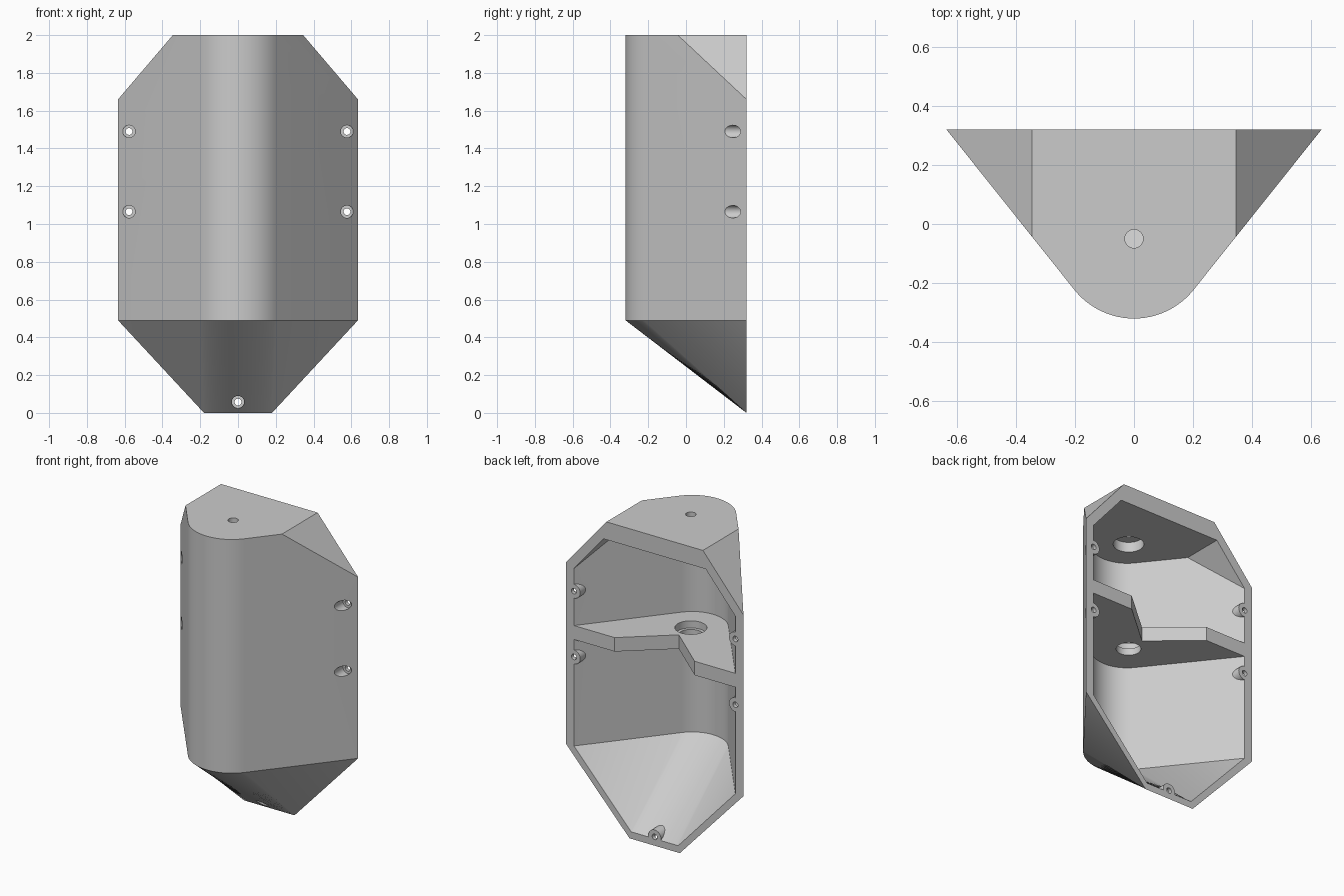
import bpy, bmesh
from math import sin, cos, radians
from mathutils import Vector, Matrix

if "Cube" in bpy.data.objects:
    bpy.data.objects.remove(bpy.data.objects["Cube"])

BACK = 0.32          # open rear plane
ARC_Y = -0.062       # centre of the rounded nose
ARC_HALF = 51.2      # half angle of the nose arc
SEGMENTS = 24

grey = bpy.data.materials.new("light grey")
grey.use_nodes = True
colour = (0.6, 0.6, 0.6, 1)
grey.diffuse_color = colour
grey.node_tree.nodes["Principled BSDF"].inputs["Base Color"].default_value = colour


def make_object(name, bm):
    bmesh.ops.recalc_face_normals(bm, faces=bm.faces)
    mesh = bpy.data.meshes.new(name)
    bm.to_mesh(mesh)
    bm.free()
    mesh.materials.append(grey)
    obj = bpy.data.objects.new(name, mesh)
    bpy.context.collection.objects.link(obj)
    return obj


def cylinder(name, radius, centre, axis, start, end):
    """Cylinder through centre, from start to end along axis y or z."""
    bm = bmesh.new()
    bmesh.ops.create_cone(bm, cap_ends=True, segments=32, radius1=radius,
                          radius2=radius, depth=end - start)
    place = Vector(centre)
    place["xyz".index(axis)] = (start + end) / 2
    turn = Matrix.Rotation(radians(90), 4, "X") if axis == "y" else Matrix()
    bm.transform(Matrix.Translation(place) @ turn)
    return make_object(name, bm)


def cut(target, cutter):
    cutter.hide_render = True
    mod = target.modifiers.new("cut", "BOOLEAN")
    mod.operation = "DIFFERENCE"
    mod.solver = "EXACT"
    mod.object = cutter
    bpy.context.view_layer.objects.active = target
    bpy.ops.object.modifier_apply(modifier=mod.name)
    bpy.data.objects.remove(cutter)


def hull(name, half_width, radius, top, shoulder, foot_x, foot_z, extend=0):
    """Round-nosed prism, tapering to a rear edge, with bevelled top corners."""
    angles = [radians(ARC_HALF * (1 - 2 * i / SEGMENTS)) for i in range(SEGMENTS + 1)]
    arc = [(radius * sin(a), ARC_Y - radius * cos(a)) for a in angles]
    ring = [(half_width, BACK)] + arc + [(-half_width, BACK)]
    scale = foot_x / arc[0][0]
    bm = bmesh.new()
    upper = [bm.verts.new((x, y, top)) for x, y in ring]
    middle = [bm.verts.new((x, y, 0.49)) for x, y in ring]
    foot = [bm.verts.new((x * scale, BACK, foot_z)) for x, y in arc]
    bm.faces.new(upper)
    for i in range(len(ring) - 1):
        bm.faces.new((upper[i], upper[i + 1], middle[i + 1], middle[i]))
    for i in range(SEGMENTS):
        bm.faces.new((middle[i + 1], middle[i + 2], foot[i + 1], foot[i]))
    bm.faces.new((middle[0], middle[1], foot[0]))
    bm.faces.new((middle[-2], middle[-1], foot[-1]))
    bm.faces.new([upper[0], middle[0]] + foot + [middle[-1], upper[-1]])
    bmesh.ops.recalc_face_normals(bm, faces=bm.faces)
    # slanted top corners
    for side in (1, -1):
        result = bmesh.ops.bisect_plane(
            bm, geom=bm.verts[:] + bm.edges[:] + bm.faces[:],
            plane_co=(side * shoulder, 0, top), plane_no=(side * 0.34, 0, 0.29),
            clear_outer=True)
        edges = [e for e in result["geom_cut"] if isinstance(e, bmesh.types.BMEdge)]
        bmesh.ops.edgeloop_fill(bm, edges=edges)
    if extend:
        rear = [f for f in bm.faces if all(abs(v.co.y - BACK) < 1e-4 for v in f.verts)]
        grown = bmesh.ops.extrude_discrete_faces(bm, faces=rear)["faces"]
        for v in {v for f in grown for v in f.verts}:
            v.co.y += extend
    return make_object(name, bm)


# Outer shell and the cavity that hollows it
housing = hull("housing", 0.635, 0.258, 2.0, 0.345, 0.18, 0)
cavity = hull("cavity", 0.577, 0.213, 1.885, 0.365, 0.168, 0.045, extend=0.1)

# Shelf with a V notch, left standing in the cavity
bm = bmesh.new()
outline = [(-1, -1), (1, -1), (1, 0.5), (0.494, 0.5), (0, 0.073), (-0.494, 0.5), (-1, 0.5)]
face = bm.faces.new([bm.verts.new((x, y, 1.178)) for x, y in outline])
block = bmesh.ops.extrude_face_region(bm, geom=[face], use_keep_orig=True)["geom"]
bmesh.ops.translate(bm, vec=(0, 0, 0.09),
                    verts=[v for v in block if isinstance(v, bmesh.types.BMVert)])
cut(cavity, make_object("shelf", bm))

# Screw bosses, also left standing
screws = [(s * 0.577, 0, z) for s in (1, -1) for z in (1.49, 1.065)] + [(0, 0, 0.057)]
for spot in screws:
    cut(cavity, cylinder("boss", 0.045, spot, "y", 0.1, 0.6))
cut(housing, cavity)

# Screw holes with counterbores from the front
for spot in screws:
    cut(housing, cylinder("counterbore", 0.033, spot, "y", -0.6, 0.295))
    cut(housing, cylinder("screw_hole", 0.018, spot, "y", 0.1, 0.6))

# Stepped holes through the top and the shelf
hole = (0, -0.05, 0)
for radius, low, high in ((0.09, 1.7, 1.95), (0.031, 1.8, 2.2),
                          (0.094, 1.222, 1.4), (0.073, 1.1, 1.3)):
    cut(housing, cylinder("bore", radius, hole, "z", low, high))

# Smooth curves, sharp edges
bpy.ops.object.select_all(action="DESELECT")
housing.select_set(True)
bpy.context.view_layer.objects.active = housing
bpy.ops.object.shade_smooth_by_angle(angle=radians(20))
